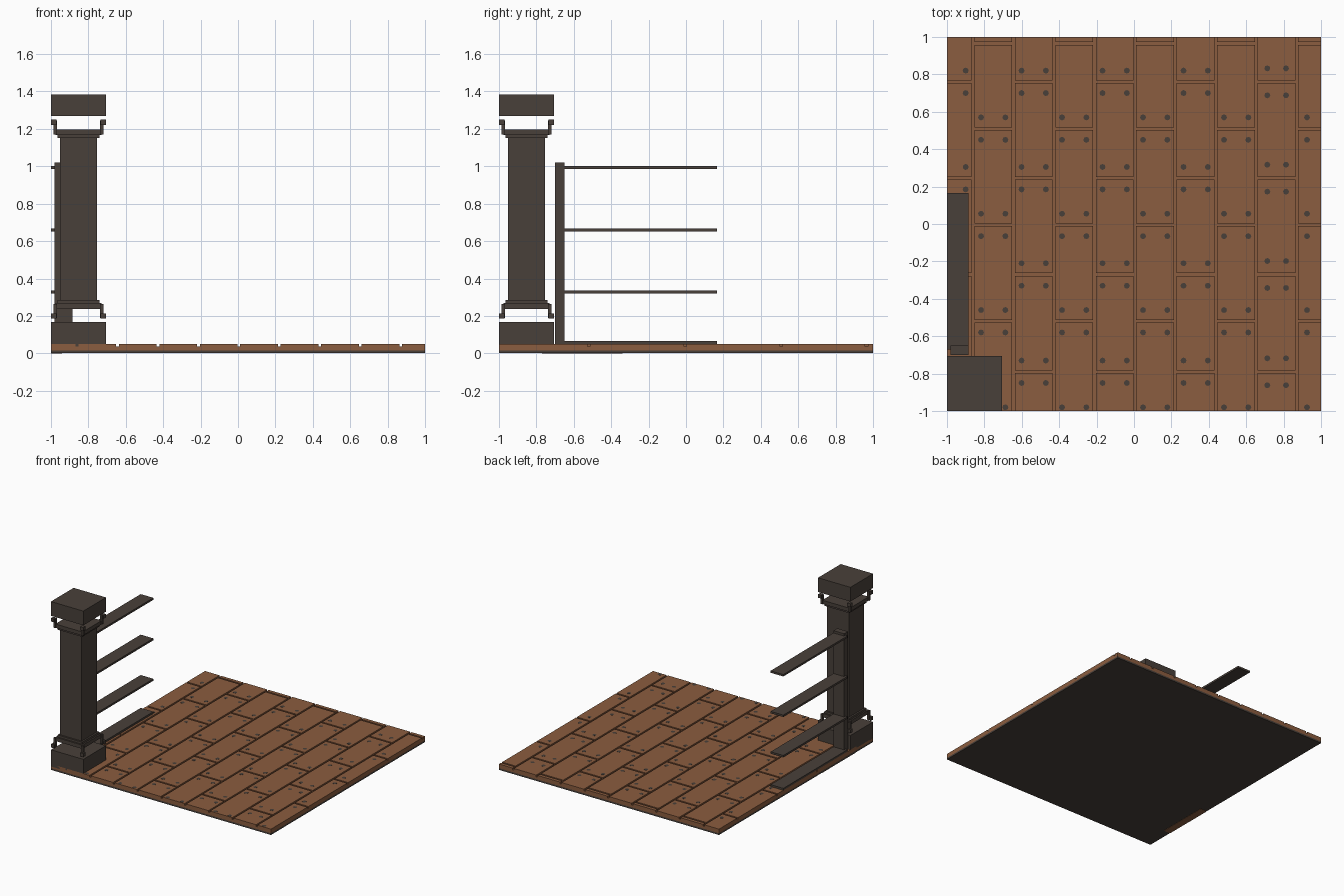
import bpy, bmesh, math
from mathutils import Matrix, Vector

if "Cube" in bpy.data.objects:
    bpy.data.objects.remove(bpy.data.objects["Cube"], do_unlink=True)


def material(name, rgb):
    m = bpy.data.materials.new(name)
    m.diffuse_color = (*rgb, 1)
    m.use_nodes = True
    m.node_tree.nodes["Principled BSDF"].inputs["Base Color"].default_value = (*rgb, 1)
    return m


STEEL = material("dark steel", (0.066, 0.051, 0.042))
WOOD = material("brown plank", (0.258, 0.109, 0.050))


def add_box(bm, x0, x1, y0, y1, z0, z1):
    size = Matrix.Diagonal((x1 - x0, y1 - y0, z1 - z0, 1))
    mid = Vector(((x0 + x1) / 2, (y0 + y1) / 2, (z0 + z1) / 2))
    bmesh.ops.create_cube(bm, size=1, matrix=Matrix.Translation(mid) @ size)


def finish(name, bm, mat):
    me = bpy.data.meshes.new(name)
    bm.to_mesh(me)
    bm.free()
    me.materials.append(mat)
    ob = bpy.data.objects.new(name, me)
    bpy.context.collection.objects.link(ob)
    return ob


def boxes(name, mat, *dims):
    bm = bmesh.new()
    for d in dims:
        add_box(bm, *d)
    return finish(name, bm, mat)


# Floor slab, plank bed and the small bare strip underneath
boxes("floor_slab", STEEL, (-1, 1, -1, 1, 0.002, 0.016))
boxes("plank_bed", WOOD, (-1, 1, -1, 1, 0.016, 0.036))
boxes("underside_strip", WOOD, (-1, -0.94, -0.77, -0.34, 0, 0.004))

# Staggered planks with narrow grooves, and screws beside each end joint
GAP, TOP = 0.007, 0.05
seams_x = [-1] + [0.005 + 0.2165 * k for k in range(-4, 5)] + [1]
planks, screws = bmesh.new(), bmesh.new()
for col in range(10):
    x0 = seams_x[col] + (GAP if col > 0 else 0)
    x1 = seams_x[col + 1] - (GAP if col < 9 else 0)
    joints = [0.51, -0.005, -0.52, -1.04] if col % 2 else [0.76, 0.245, -0.27, -0.79]
    ends = [1] + ([0.965] if col % 2 else []) + [j for j in joints if j > -1] + [-1]
    for hi, lo in zip(ends, ends[1:]):
        y1 = hi - (GAP if hi < 1 else 0)
        y0 = lo + (GAP if lo > -1 else 0)
        add_box(planks, x0, x1, y0, y1, 0.036, TOP)
    # the two edge columns carry one screw per row, the others two
    mid = (seams_x[col] + seams_x[col + 1]) / 2
    dx, dy = (0.05, 0.072) if col == 8 else (0.065, 0.06)
    xs = {0: [-0.9], 9: [0.925]}.get(col, [mid - dx, mid + dx])
    for x in xs:
        for j in joints:
            for y in (j - dy, j + dy):
                if y > -0.99:
                    bmesh.ops.create_cone(
                        screws, cap_ends=True, segments=8, radius1=0.016, radius2=0.016,
                        depth=0.004, matrix=Matrix.Translation((x, y, TOP - 0.0015)))
finish("floor_planks", planks, WOOD)
finish("floor_screws", screws, STEEL)

# Square post: footing, shaft, stepped collars and cap
C = -0.853
MID_Z = 0.7175


def square(half, z0, z1):
    return (C - half, C + half, C - half, C + half, z0, z1)


def mirrored(z0, z1):
    return [(z0, z1), (2 * MID_Z - z1, 2 * MID_Z - z0)]


boxes("post_footing", STEEL, square(0.147, 0.03, 0.167))
boxes("post_cap", STEEL, square(0.147, 1.268, 1.385))
boxes("post_shaft", STEEL, square(0.098, 0.24, 1.195))
boxes("post_collars", STEEL,
      *[square(0.124, *z) for z in mirrored(0.237, 0.268)],
      *[square(0.112, *z) for z in mirrored(0.268, 0.285)])

# Corner clips between collars and the footing or cap
clips = bmesh.new()
for sx in (-1, 1):
    for sy in (-1, 1):
        for near, far, low, high in ((0.118, 0.147, 0.186, 0.214), (0.116, 0.134, 0.19, 0.265)):
            xs = sorted((C + sx * near, C + sx * far))
            ys = sorted((C + sy * near, C + sy * far))
            for z in mirrored(low, high):
                add_box(clips, *xs, *ys, *z)
finish("corner_clips", clips, STEEL)

# Upright behind the post and the four rail boards
boxes("rail_upright", STEEL, (-0.982, -0.885, -0.70, -0.65, 0.05, 1.02))
boxes("rail_boards", STEEL,
      *[(-1, -0.885, -0.67, 0.165, z - 0.008, z + 0.008) for z in (0.058, 0.328, 0.66, 0.993)])
